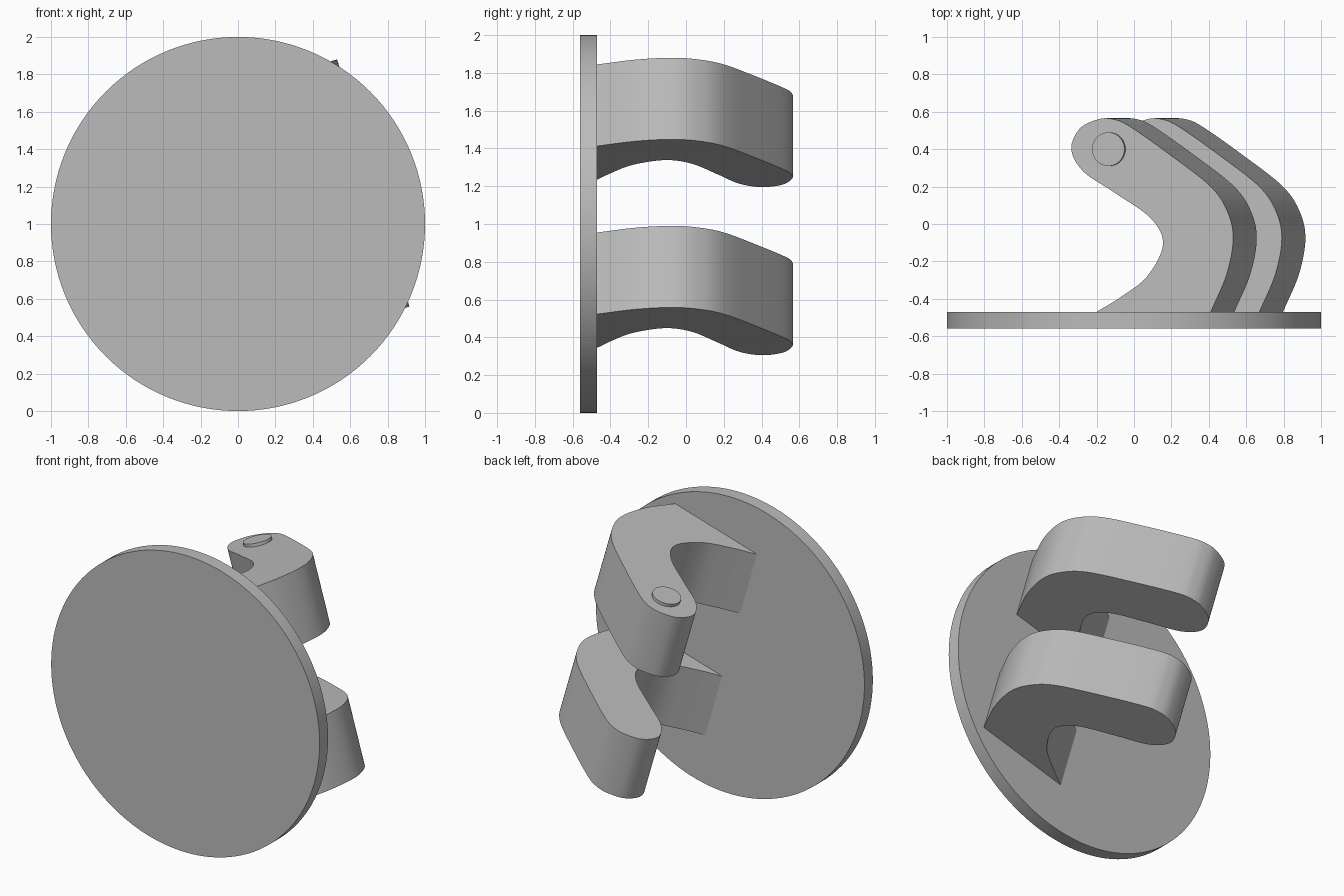
import bpy, bmesh, math
from mathutils import Vector

old = bpy.data.objects.get("Cube")
if old:
    bpy.data.objects.remove(old, do_unlink=True)

grey = bpy.data.materials.new("plain grey")
grey.use_nodes = True
colour = (0.5, 0.5, 0.5, 1)
grey.diffuse_color = colour
grey.node_tree.nodes["Principled BSDF"].inputs["Base Color"].default_value = colour

TILT = math.radians(16.3)
AXIS = Vector((math.sin(TILT), 0, -math.cos(TILT)))   # hinge axis, pointing down
BACK = -0.47                                          # rear face of the disc


def finish(obj):
    obj.data.materials.append(grey)
    bpy.ops.object.select_all(action='DESELECT')
    obj.select_set(True)
    bpy.context.view_layer.objects.active = obj
    bpy.ops.object.shade_smooth_by_angle(angle=math.radians(30))


def cylinder(name, radius, depth, centre, rotation, sides):
    bpy.ops.mesh.primitive_cylinder_add(vertices=sides, radius=radius, depth=depth,
                                        location=centre, rotation=rotation)
    obj = bpy.context.object
    obj.name = name
    finish(obj)


def top_point(x, y):
    """Point on the tilted upper face of the upper arm."""
    return Vector((x, y, 1.88 + math.tan(TILT) * (x - 0.53)))


def smooth_path(points, steps=8):
    """Curve through all the points, with free ends."""
    p = [Vector(q) for q in points]
    p = [2 * p[0] - p[1]] + p + [2 * p[-1] - p[-2]]
    path = []
    for a, b, c, d in zip(p, p[1:], p[2:], p[3:]):
        for i in range(steps):
            t = i / steps
            path.append(0.5 * (2 * b + (c - a) * t + (2 * a - 5 * b + 4 * c - d) * t ** 2
                               + (3 * b - a - 3 * c + d) * t ** 3))
    return path + [p[-2]]


# Hooked arm outline, from the inner root round the tip to the outer root
OUTLINE = smooth_path([
    (-0.2, BACK), (-0.07, -0.39), (0.07, -0.28), (0.155, -0.11), (0.09, 0.03),
    (-0.1, 0.165), (-0.27, 0.28), (-0.335, 0.40), (-0.29, 0.51), (-0.19, 0.56),
    (-0.11, 0.56), (-0.02, 0.52), (0.2, 0.365), (0.41, 0.2), (0.5, 0.065),
    (0.53, -0.08), (0.495, -0.27), (0.41, BACK)])


def arm(name, offset):
    bm = bmesh.new()
    face = bm.faces.new([bm.verts.new(top_point(*q) + offset) for q in OUTLINE])
    side = bmesh.ops.extrude_face_region(bm, geom=[face], use_keep_orig=True)
    moved = [g for g in side["geom"] if isinstance(g, bmesh.types.BMVert)]
    bmesh.ops.translate(bm, verts=moved, vec=AXIS * 0.45)
    bmesh.ops.recalc_face_normals(bm, faces=bm.faces)
    mesh = bpy.data.meshes.new(name)
    bm.to_mesh(mesh)
    bm.free()
    obj = bpy.data.objects.new(name, mesh)
    bpy.context.collection.objects.link(obj)
    finish(obj)


# Round cup plate
cylinder("disc", 1, 0.09, (0, BACK - 0.045, 1), (math.pi / 2, 0, 0), 128)

# Two matching arms spaced along the hinge axis
arm("upper_arm", Vector())
arm("lower_arm", AXIS * 0.927)

# Pin head on the upper arm
cylinder("pin_head", 0.09, 0.04, top_point(-0.132, 0.40), (0, -TILT, 0), 48)
